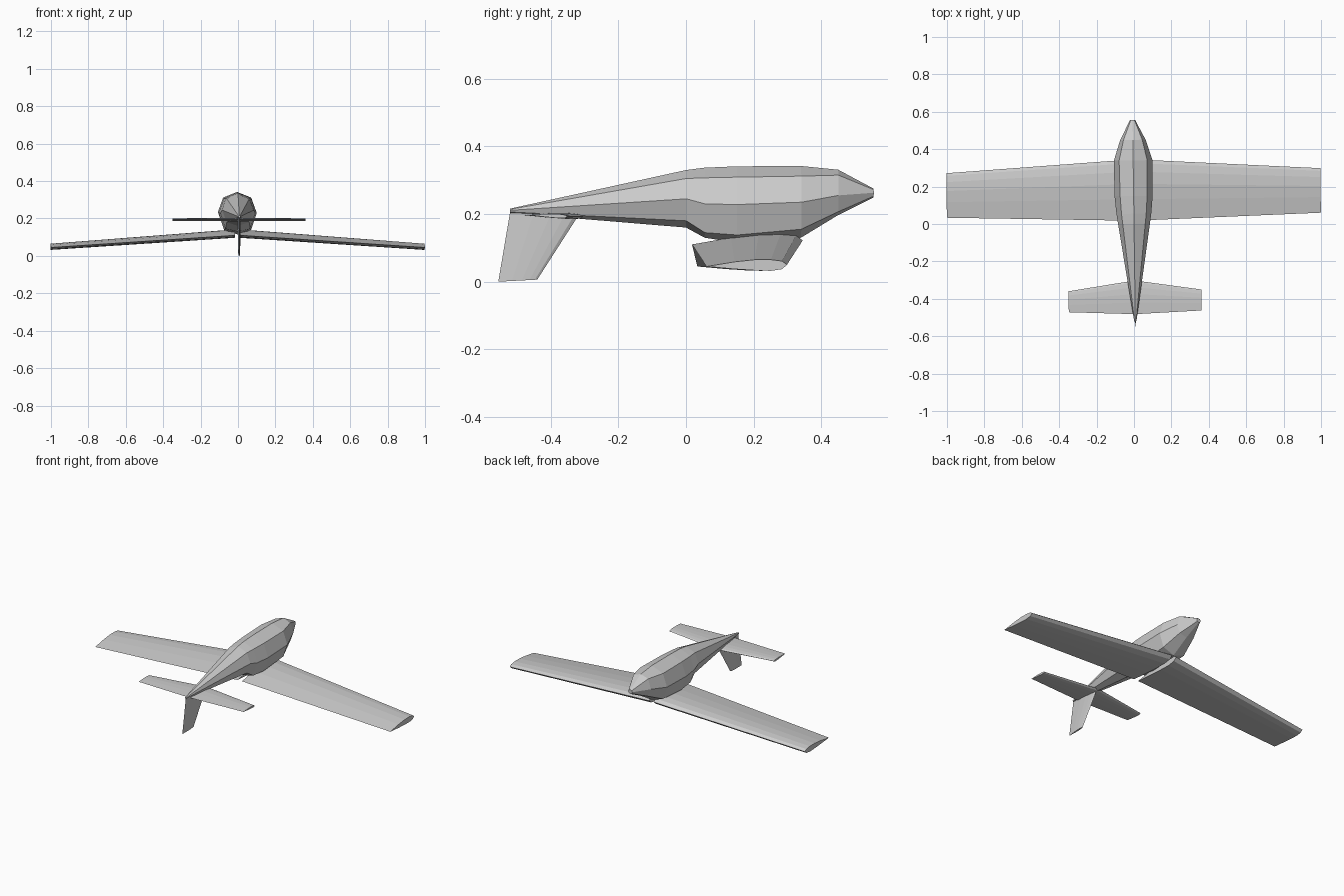
import bpy, math
from mathutils import Matrix, Vector

if "Cube" in bpy.data.objects:
    bpy.data.objects.remove(bpy.data.objects["Cube"])

grey = bpy.data.materials.new("light grey")
grey.diffuse_color = (0.6, 0.6, 0.6, 1)
grey.use_nodes = True
grey.node_tree.nodes["Principled BSDF"].inputs["Base Color"].default_value = grey.diffuse_color
YAW = Matrix.Rotation(0.0135, 4, 'Z')   # the aircraft sits slightly turned

# Lens-shaped section: (fraction of chord from leading edge, height / half thickness)
FOIL = [(0, 0), (.06, .65), (.2, .95), (.4, 1), (.65, .7), (1, 0),
        (.65, -.55), (.4, -.85), (.2, -1), (.06, -.75)]


def loft(name, rings):
    """Skin a list of equal-length point rings and cap both ends."""
    n = len(rings[0])
    verts = [YAW @ Vector(p) for r in rings for p in r]
    faces = [(k * n + i, k * n + (i + 1) % n, (k + 1) * n + (i + 1) % n, (k + 1) * n + i)
             for k in range(len(rings) - 1) for i in range(n)]
    faces += [tuple(reversed(range(n))), tuple(range(len(verts) - n, len(verts)))]
    # keep normals pointing outwards whichever way the rings run
    vol = sum(verts[f[0]].dot(verts[f[i]].cross(verts[f[i + 1]]))
              for f in faces for i in range(1, len(f) - 1))
    if vol < 0:
        faces = [tuple(reversed(f)) for f in faces]
    me = bpy.data.meshes.new(name)
    me.from_pydata(verts, [], faces)
    me.materials.append(grey)
    ob = bpy.data.objects.new(name, me)
    bpy.context.collection.objects.link(ob)
    return ob


def flat_section(x, lead, trail, z_lead, z_trail, half):
    """Airfoil ring lying along y at a given x."""
    return [(x, lead + (trail - lead) * f, z_lead + (z_trail - z_lead) * f + half * h)
            for f, h in FOIL]


def upright_section(lead, trail, z_lead, z_trail, half):
    """Symmetric airfoil ring for the fin, thickness along x."""
    return [(half * (h if h >= 0 else -abs(FOIL[-i][1])), lead + (trail - lead) * f,
             z_lead + (z_trail - z_lead) * f)
            for i, (f, h) in enumerate(FOIL)]


# Fuselage: eight-sided stations
# y, side half width, diagonal half width, z of top, upper, side, lower, bottom
stations = [
    (-.52, .006, .004, .216, .214, .211, .206, .203),
    (0, .085, .060, .330, .305, .245, .180, .160),
    (.055, .093, .066, .337, .307, .230, .145, .130),
    (.15, .102, .072, .341, .309, .228, .138, .115),
    (.34, .103, .075, .342, .312, .235, .155, .130),
    (.45, .068, .050, .331, .315, .255, .207, .197),
    (.555, .014, .010, .275, .272, .263, .253, .249),
]
loft("fuselage", [[(0, y, t), (d, y, u), (w, y, s), (d, y, l),
                   (0, y, b), (-d, y, l), (-w, y, s), (-d, y, u)]
                  for y, w, d, t, u, s, l, b in stations])

# Drooping wings, one per side, with a narrow gap at the middle
for side, label in ((1, "right_wing"), (-1, "left_wing")):
    loft(label, [flat_section(side * .015, .345, .018, .122, .110, .023),
                 flat_section(side, .285, .047, .050, .045, .017)])

# Tailplane
loft("tailplane", [flat_section(-.355, -.355, -.467, .193, .197, .006),
                   flat_section(0, -.302, -.482, .193, .197, .009),
                   flat_section(.355, -.355, -.467, .193, .197, .006)])

# Fin hanging below the tail
loft("tail_fin", [upright_section(-.323, -.52, .188, .207, .008),
                  upright_section(-.44, -.555, .006, 0, .005)])
